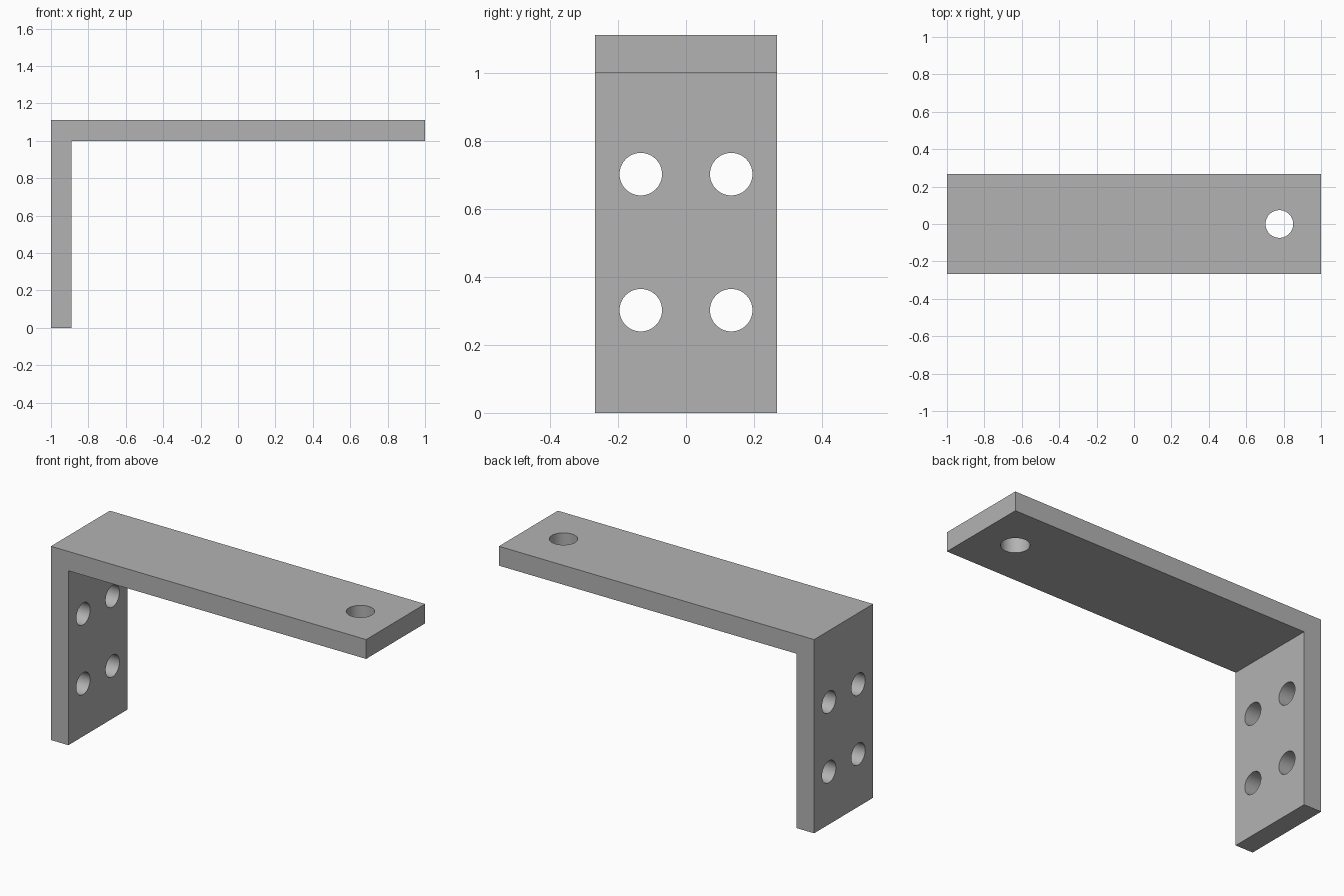
import bpy, bmesh
from math import pi, radians
from mathutils import Matrix

cube = bpy.data.objects.get("Cube")
if cube:
    bpy.data.objects.remove(cube, do_unlink=True)

THICK, HALF_W, ARM_Z, TOP_Z = 0.111, 0.267, 1.0, 1.111

grey = bpy.data.materials.new("plain grey metal")
grey.use_nodes = True
colour = (0.45, 0.45, 0.45, 1)
grey.diffuse_color = colour
grey.node_tree.nodes["Principled BSDF"].inputs["Base Color"].default_value = colour


def add_object(name, bm):
    bmesh.ops.recalc_face_normals(bm, faces=bm.faces)
    mesh = bpy.data.meshes.new(name)
    bm.to_mesh(mesh)
    bm.free()
    mesh.materials.append(grey)
    obj = bpy.data.objects.new(name, mesh)
    bpy.context.collection.objects.link(obj)
    return obj


# L-shaped bracket: side profile extruded across its width
inner_x = -1 + THICK
profile = [(-1, 0), (inner_x, 0), (inner_x, ARM_Z), (1, ARM_Z), (1, TOP_Z), (-1, TOP_Z)]
bm = bmesh.new()
face = bm.faces.new([bm.verts.new((x, -HALF_W, z)) for x, z in profile])
side = bmesh.ops.extrude_face_region(bm, geom=[face])
moved = [v for v in side["geom"] if isinstance(v, bmesh.types.BMVert)]
bmesh.ops.translate(bm, verts=moved, vec=(0, 2 * HALF_W, 0))
bracket = add_object("bracket", bm)

# Cutters for the four mounting holes and the arm hole
bm = bmesh.new()


def add_drill(location, radius, turn):
    bmesh.ops.create_cone(bm, cap_ends=True, segments=64, radius1=radius, radius2=radius,
                          depth=THICK * 3, matrix=Matrix.Translation(location) @ turn)


for y in (-0.133, 0.133):
    for z in (0.302, 0.702):
        add_drill((-1 + THICK / 2, y, z), 0.0625, Matrix.Rotation(pi / 2, 4, "Y"))
add_drill((0.777, 0, (ARM_Z + TOP_Z) / 2), 0.074, Matrix.Identity(4))
drills = add_object("hole_cutters", bm)
drills.hide_render = True

cut = bracket.modifiers.new("holes", "BOOLEAN")
cut.operation = "DIFFERENCE"
cut.solver = "EXACT"
cut.object = drills

# Apply the cut, then smooth the hole walls while keeping edges sharp
bpy.ops.object.select_all(action="DESELECT")
bracket.select_set(True)
bpy.context.view_layer.objects.active = bracket
bpy.ops.object.modifier_apply(modifier=cut.name)
bpy.data.objects.remove(drills, do_unlink=True)
bpy.ops.object.shade_smooth_by_angle(angle=radians(30))
